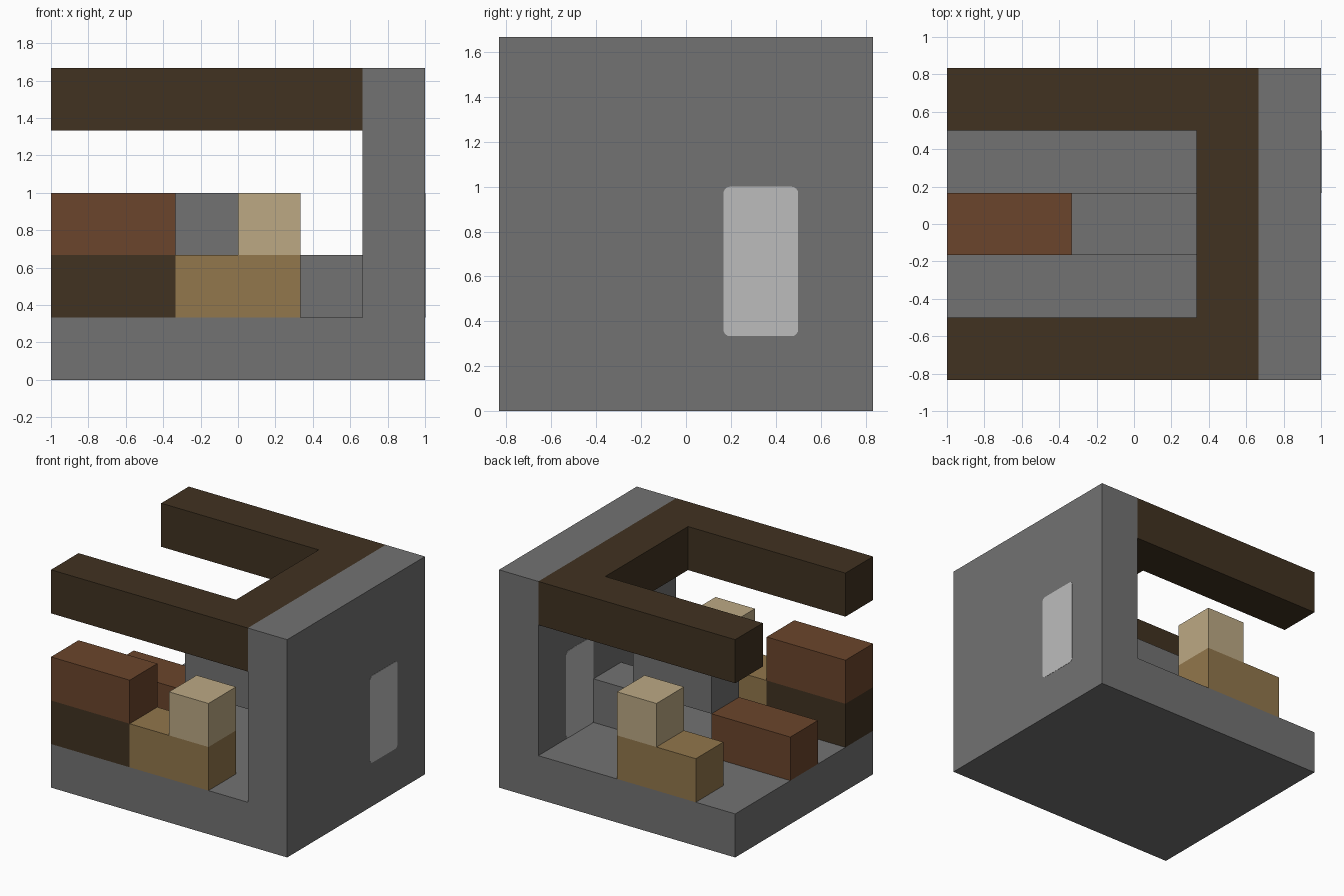
import bpy
import bmesh
from mathutils import Vector

default = bpy.data.objects.get("Cube")
if default:
    bpy.data.objects.remove(default, do_unlink=True)

U = 1 / 3  # one block of the building grid


def material(name, rgb):
    mat = bpy.data.materials.new(name)
    mat.use_nodes = True
    mat.diffuse_color = (*rgb, 1)
    mat.node_tree.nodes["Principled BSDF"].inputs["Base Color"].default_value = (*rgb, 1)
    return mat


stone = material("stone grey", (0.17, 0.17, 0.17))
dark_wood = material("dark wood", (0.053, 0.032, 0.015))
red_wood = material("red brown wood", (0.147, 0.06, 0.025))
tan_wood = material("tan wood", (0.287, 0.184, 0.072))
cream = material("cream", (0.503, 0.397, 0.231))
pale = material("pale grey", (0.503, 0.503, 0.503))


def finish(name, bm, mat):
    bmesh.ops.recalc_face_normals(bm, faces=bm.faces[:])
    mesh = bpy.data.meshes.new(name)
    bm.to_mesh(mesh)
    bm.free()
    mesh.materials.append(mat)
    obj = bpy.data.objects.new(name, mesh)
    bpy.context.collection.objects.link(obj)
    return obj


def grid(x, y, z):
    """Convert block counts from the front left floor corner to model units."""
    return Vector((x * U - 1, y * U - 2.5 * U, z * U))


def prism(name, points, sweep, mat):
    """Extrude a flat outline, given in blocks, along a sweep in blocks."""
    bm = bmesh.new()
    face = bm.faces.new([bm.verts.new(grid(*p)) for p in points])
    out = bmesh.ops.extrude_face_region(bm, geom=[face], use_keep_orig=True)
    moved = [v for v in out["geom"] if isinstance(v, bmesh.types.BMVert)]
    bmesh.ops.translate(bm, verts=moved, vec=Vector(sweep) * U)
    return finish(name, bm, mat)


def box(name, corner, size, mat):
    x, y, z = corner
    w, d, h = size
    base = [(x, y, z), (x + w, y, z), (x + w, y + d, z), (x, y + d, z)]
    return prism(name, base, (0, 0, h), mat)


# Floor and end wall as one L-shaped shell
shell = [(0, 0), (6, 0), (6, 5), (5, 5), (5, 1), (0, 1)]
prism("floor_and_wall", [(x, 0, z) for x, z in shell], (0, 5, 0), stone)

# U-shaped roof frame
frame = [(0, 0), (5, 0), (5, 5), (0, 5), (0, 4), (4, 4), (4, 1), (0, 1)]
prism("roof_frame", [(x, y, 4) for x, y in frame], (0, 0, 1), dark_wood)

# Front row of furniture
box("front_cabinet", (0, 0, 1), (2, 1, 1), dark_wood)
box("front_cabinet_top", (0, 0, 2), (2, 1, 1), red_wood)
box("front_seat", (2, 0, 1), (2, 1, 1), tan_wood)
box("front_seat_back", (3, 0, 2), (1, 1, 1), cream)

# Middle row
box("middle_bench", (0, 2, 1), (2, 1, 1), red_wood)
box("middle_shelf", (2, 2, 2), (2, 1, 1), stone)
box("middle_step", (4, 2, 1), (1, 1, 1), stone)

# Back row
box("back_seat", (1, 4, 1), (2, 1, 1), tan_wood)
box("back_seat_back", (2, 4, 2), (1, 1, 1), cream)

# Rounded door panels on both sides of the wall
thin = 0.01
for name, x in (("outer_door", 6 - thin / 2), ("inner_door", 5 - thin / 2)):
    door = box(name, (x, 3, 1), (thin, 1, 2), pale)
    bm = bmesh.new()
    bm.from_mesh(door.data)
    corners = [e for e in bm.edges
               if abs(e.verts[0].co.x - e.verts[1].co.x) > thin * U / 2]
    bmesh.ops.bevel(bm, geom=corners, offset=0.03, segments=4,
                    profile=0.5, affect='EDGES')
    bm.to_mesh(door.data)
    bm.free()
